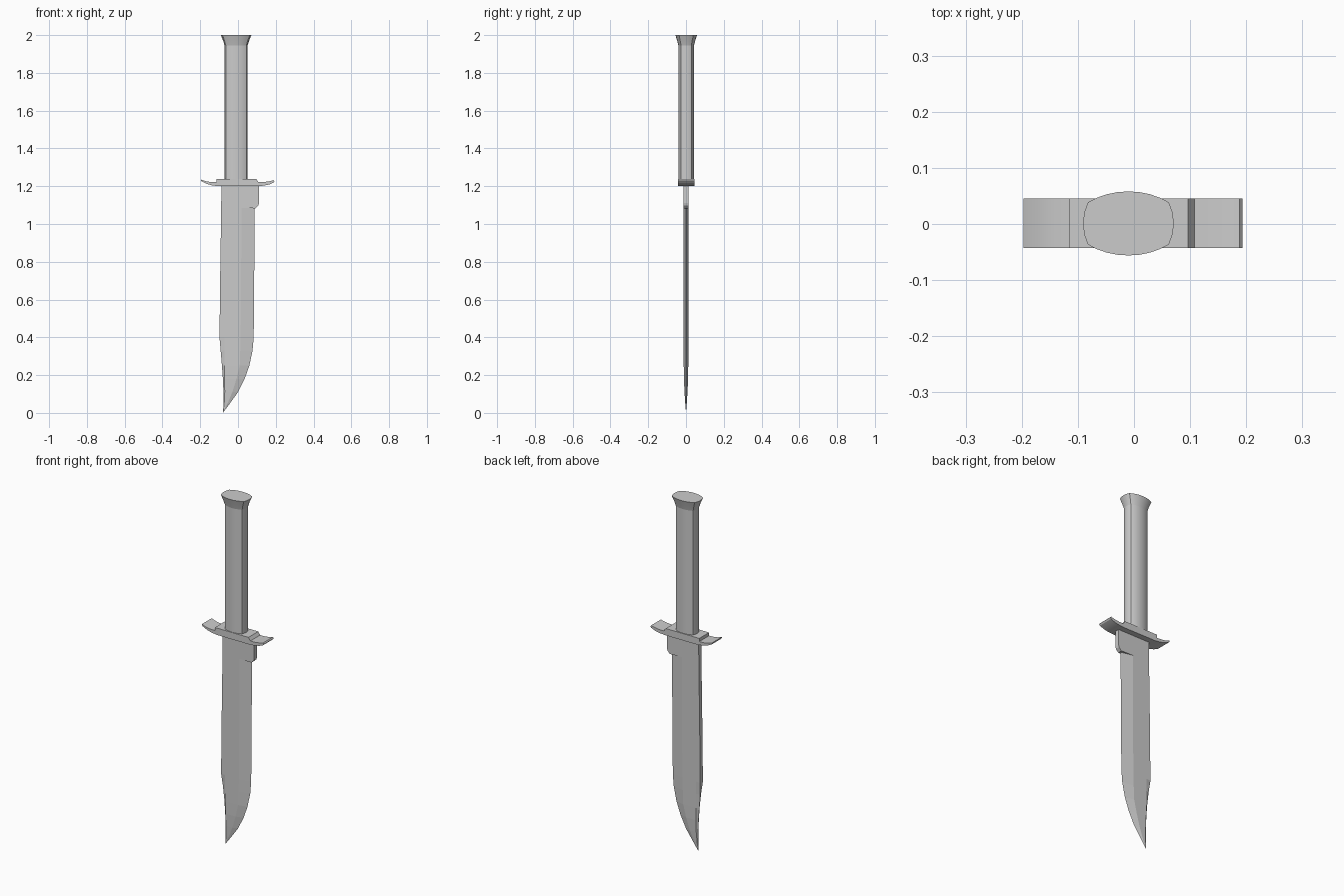
import bpy, bmesh, math


def loft(name, rings, smooth_angle=None):
    """Skin closed rings of equal length and cap both ends."""
    bm = bmesh.new()
    loops = [[bm.verts.new(p) for p in ring] for ring in rings]
    n = len(rings[0])
    for a, b in zip(loops, loops[1:]):
        for i in range(n):
            j = (i + 1) % n
            bm.faces.new((a[i], a[j], b[j], b[i]))
    bm.faces.new(loops[0])
    bm.faces.new(loops[-1])
    bmesh.ops.remove_doubles(bm, verts=bm.verts, dist=0.0003)
    bmesh.ops.recalc_face_normals(bm, faces=bm.faces)
    mesh = bpy.data.meshes.new(name)
    bm.to_mesh(mesh)
    bm.free()
    obj = bpy.data.objects.new(name, mesh)
    bpy.context.collection.objects.link(obj)
    if smooth_angle:
        bpy.ops.object.select_all(action='DESELECT')
        obj.select_set(True)
        bpy.context.view_layer.objects.active = obj
        bpy.ops.object.shade_smooth_by_angle(angle=math.radians(smooth_angle))
    return obj


def extrude_y(name, profile, y0, y1, smooth_angle=None):
    return loft(name, [[(x, y, z) for x, z in profile] for y in (y0, y1)], smooth_angle)


# Grip cross-section: bowed sides with shallow rounded ends
quarter = [(1, 0), (0.97, 0.35), (0.89, 0.66), (0.70, 0.80), (0.48, 0.91), (0.24, 0.98)]
half = quarter + [(0, 1)] + [(-x, y) for x, y in reversed(quarter)]
section = half + [(x, -y) for x, y in reversed(half[1:-1])]


def grip_ring(z, rx, ry):
    return [(-0.01 + rx * x, 0.001 + ry * y, z) for x, y in section]


# Handle and flared pommel
loft("handle", [grip_ring(1.23, 0.061, 0.041), grip_ring(1.945, 0.061, 0.041)], 25)
loft("pommel", [grip_ring(1.945, 0.061, 0.041), grip_ring(1.968, 0.068, 0.047),
                grip_ring(2.0, 0.081, 0.057)], 25)

# Guard: curved wings with a raised central block
guard_profile = [
    (-0.115, 1.239), (-0.115, 1.221), (-0.145, 1.222), (-0.172, 1.227), (-0.197, 1.236),
    (-0.194, 1.226), (-0.165, 1.212), (-0.135, 1.204), (-0.10, 1.200),
    (0.10, 1.200), (0.135, 1.203), (0.165, 1.209), (0.188, 1.219), (0.193, 1.226),
    (0.188, 1.232), (0.165, 1.226), (0.135, 1.222), (0.108, 1.222), (0.096, 1.239)]
extrude_y("guard", guard_profile, -0.043, 0.045, 25)

# Blade stations: z, spine x, false-edge ridge x, bevel ridge x, edge x, spine and body half thickness
stations = [
    (1.205, -0.088, -0.072, 0.018, 0.088, 0.012, 0.012),
    (1.08, -0.089, -0.072, 0.018, 0.088, 0.012, 0.012),
    (0.75, -0.094, -0.072, 0.017, 0.086, 0.012, 0.012),
    (0.40, -0.098, -0.072, 0.014, 0.083, 0.012, 0.012),
    (0.33, -0.092, -0.072, 0.012, 0.077, 0.004, 0.012),
    (0.25, -0.085, -0.072, 0.009, 0.060, 0.001, 0.012),
    (0.18, -0.080, -0.071, -0.008, 0.035, 0.001, 0.011),
    (0.11, -0.077, -0.070, -0.030, 0.000, 0.001, 0.008),
    (0.05, -0.077, -0.073, -0.055, -0.043, 0.001, 0.004),
    (0.003, -0.079, -0.079, -0.078, -0.078, 0.0001, 0.0001)]


def blade_ring(z, spine, ridge, bevel, edge, ts, t):
    side = [(spine, ts), (ridge, t), (bevel, t)]
    pts = side + [(edge, 0)] + [(x, -y) for x, y in reversed(side)]
    return [(x, y, z) for x, y in pts]


loft("blade", [blade_ring(*s) for s in stations])

# Full-thickness ricasso lug under the guard
extrude_y("ricasso", [(0.016, 1.205), (0.016, 1.085), (0.093, 1.083),
                      (0.108, 1.098), (0.111, 1.11), (0.111, 1.205)], -0.0125, 0.0125)
